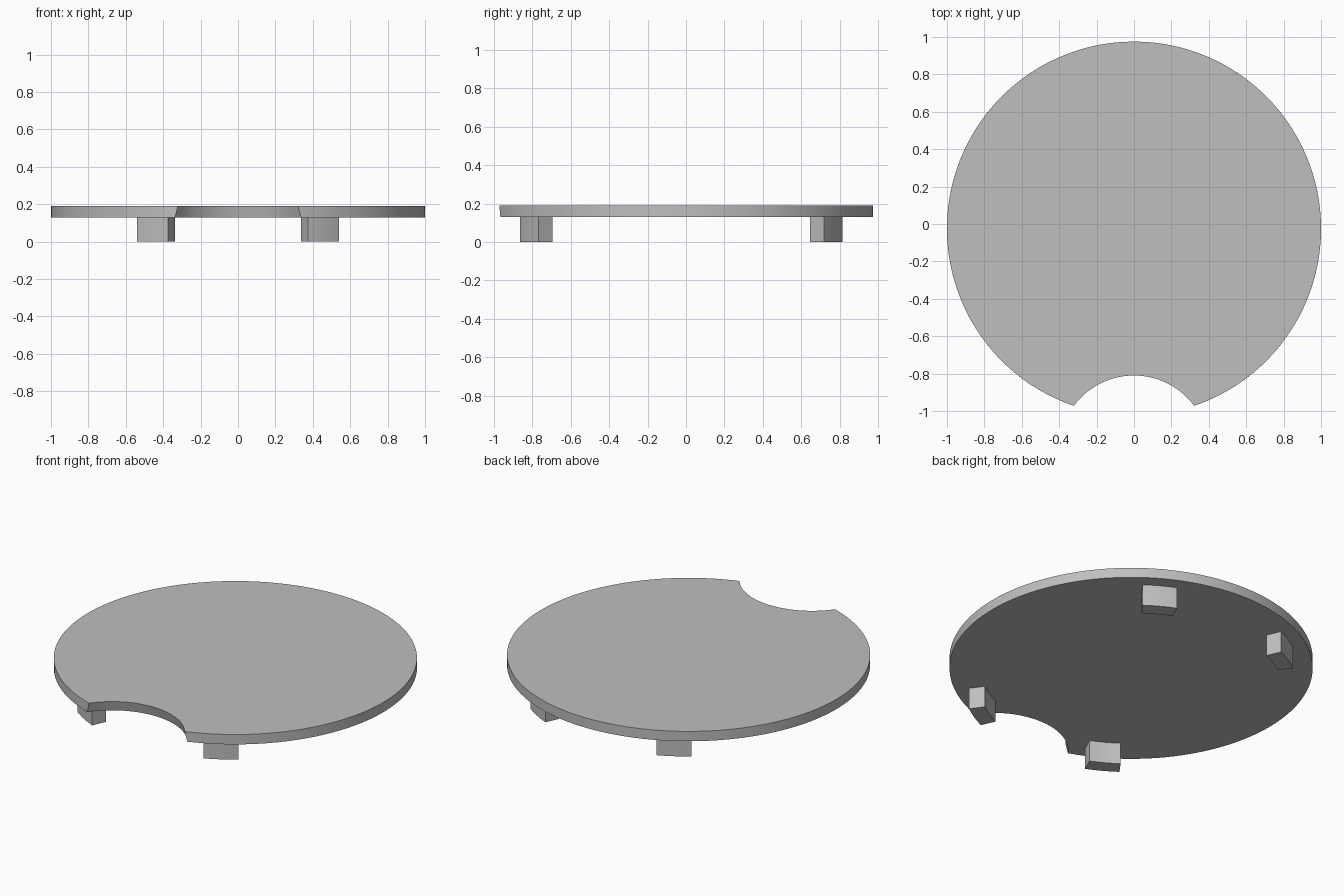
import bpy
import bmesh
from math import acos, asin, cos, pi, radians, sin

if "Cube" in bpy.data.objects:
    bpy.data.objects.remove(bpy.data.objects["Cube"], do_unlink=True)

CENTRE_Y = -0.025     # centre of the round plate
NOTCH_Y = -1.21       # centre of the round notch
FOOT_TOP, PLATE_TOP = 0.13, 0.19

grey = bpy.data.materials.new("plain grey")
grey.use_nodes = True
colour = (0.52, 0.52, 0.52, 1)
grey.diffuse_color = colour
grey.node_tree.nodes["Principled BSDF"].inputs["Base Color"].default_value = colour


def arc(cy, radius, start, end, steps):
    """Points on a circle centred at (0, cy)."""
    angles = [start + (end - start) * i / steps for i in range(steps + 1)]
    return [(radius * cos(a), cy + radius * sin(a)) for a in angles]


def loft(name, lower, upper, z0, z1):
    """Solid between two outlines with equal point counts."""
    bm = bmesh.new()
    low = [bm.verts.new((x, y, z0)) for x, y in lower]
    high = [bm.verts.new((x, y, z1)) for x, y in upper]
    bm.faces.new(low)
    bm.faces.new(high)
    for i in range(len(low)):
        j = (i + 1) % len(low)
        bm.faces.new((low[i], low[j], high[j], high[i]))
    bmesh.ops.recalc_face_normals(bm, faces=bm.faces)
    mesh = bpy.data.meshes.new(name)
    bm.to_mesh(mesh)
    bm.free()
    mesh.materials.append(grey)
    obj = bpy.data.objects.new(name, mesh)
    bpy.context.collection.objects.link(obj)
    bpy.ops.object.select_all(action="DESELECT")
    obj.select_set(True)
    bpy.context.view_layer.objects.active = obj
    bpy.ops.object.shade_smooth_by_angle(angle=radians(30))
    return obj


def plate_outline(notch_radius):
    """Unit circle with a round bite taken out of the front."""
    gap = CENTRE_Y - NOTCH_Y
    along = (1 + gap ** 2 - notch_radius ** 2) / (2 * gap)
    half = acos(along)
    bite = asin(sin(half) / notch_radius)
    rim = arc(CENTRE_Y, 1, -pi / 2 + half, 1.5 * pi - half, 160)
    notch = arc(NOTCH_Y, notch_radius, pi / 2 + bite, pi / 2 - bite, 40)
    return rim + notch[1:-1]


# Round plate, its notch widening slightly towards the underside
loft("plate", plate_outline(0.415), plate_outline(0.4), FOOT_TOP, PLATE_TOP)

# Four curved feet following the rim
for name, angle in (("back_left_foot", 60), ("back_right_foot", 120),
                    ("front_right_foot", 240), ("front_left_foot", 300)):
    start, end = radians(angle - 6), radians(angle + 6)
    outline = arc(CENTRE_Y, 0.92, start, end, 8) + arc(CENTRE_Y, 0.83, end, start, 8)
    loft(name, outline, outline, 0, FOOT_TOP)
